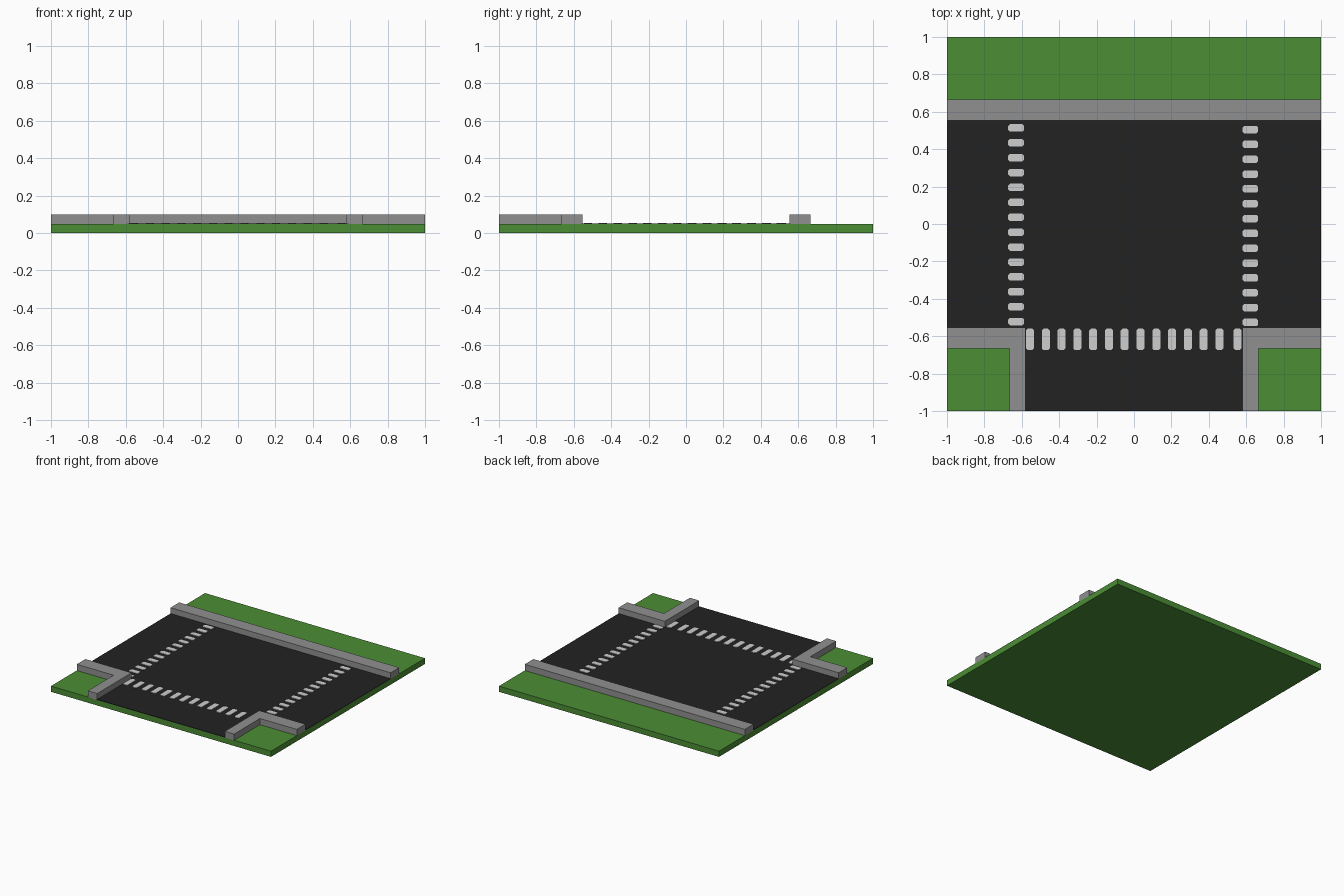
import bpy, bmesh

if "Cube" in bpy.data.objects:
    bpy.data.objects.remove(bpy.data.objects["Cube"])


def material(name, rgb):
    m = bpy.data.materials.new(name)
    m.diffuse_color = (*rgb, 1)
    m.use_nodes = True
    m.node_tree.nodes["Principled BSDF"].inputs["Base Color"].default_value = m.diffuse_color
    return m


GREEN = material("grass green", (0.07, 0.27, 0.035))
BLACK = material("asphalt black", (0.016, 0.016, 0.016))
GREY = material("kerb grey", (0.28, 0.28, 0.28))
WHITE = material("paint off-white", (0.62, 0.62, 0.62))


def extrude_outlines(name, outlines, z0, z1, mat):
    """Extrude flat outlines from z0 to z1 as one object."""
    bm = bmesh.new()
    for pts in outlines:
        face = bm.faces.new([bm.verts.new((x, y, z0)) for x, y in pts])
        top = bmesh.ops.extrude_face_region(bm, geom=[face], use_keep_orig=True)
        for v in top["geom"]:
            if isinstance(v, bmesh.types.BMVert):
                v.co.z = z1
    bmesh.ops.recalc_face_normals(bm, faces=bm.faces)
    mesh = bpy.data.meshes.new(name)
    bm.to_mesh(mesh)
    bm.free()
    mesh.materials.append(mat)
    ob = bpy.data.objects.new(name, mesh)
    bpy.context.collection.objects.link(ob)
    return ob


def rect(x0, x1, y0, y1):
    return [(x0, y0), (x1, y0), (x1, y1), (x0, y1)]


def stripe(cx, cy, w, h, c=0.009):
    """Rectangle with clipped corners."""
    a, b = w / 2, h / 2
    return [(cx + x, cy + y) for x, y in (
        (-a + c, -b), (a - c, -b), (a, -b + c), (a, b - c),
        (a - c, b), (-a + c, b), (-a, b - c), (-a, -b + c))]


# Ground slab
extrude_outlines("grass_base", [rect(-1, 1, -1, 1)], 0, 0.047, GREEN)

# T-shaped road surface
road = [(-1, 0.56), (-1, -0.56), (-0.59, -0.56), (-0.59, -1),
        (0.59, -1), (0.59, -0.56), (1, -0.56), (1, 0.56)]
extrude_outlines("road", [road], 0.044, 0.050, BLACK)

# Kerbs: straight one at the back, L-shaped ones at the front corners
extrude_outlines("back_kerb", [rect(-1, 1, 0.553, 0.665)], 0.043, 0.098, GREY)
for side, s in (("left", -1), ("right", 1)):
    corner = [(1, -0.553), (0.58, -0.553), (0.58, -1),
              (0.665, -1), (0.665, -0.665), (1, -0.665)]
    extrude_outlines(side + "_kerb", [[(s * x, y) for x, y in corner]],
                     0.043, 0.098, GREY)

# Crossing stripes
Z0, Z1 = 0.048, 0.054
extrude_outlines("left_crossing", [stripe(-0.63, 0.514 - i * 0.0797, 0.085, 0.04)
                                   for i in range(14)], Z0, Z1, WHITE)
extrude_outlines("right_crossing", [stripe(0.622, 0.505 - i * 0.0793, 0.083, 0.04)
                                    for i in range(14)], Z0, Z1, WHITE)
xs = [-0.556 + i * 0.0844 for i in range(13)] + [0.553]
extrude_outlines("front_crossing", [stripe(x, -0.617, 0.043, 0.114) for x in xs],
                 Z0, Z1, WHITE)
